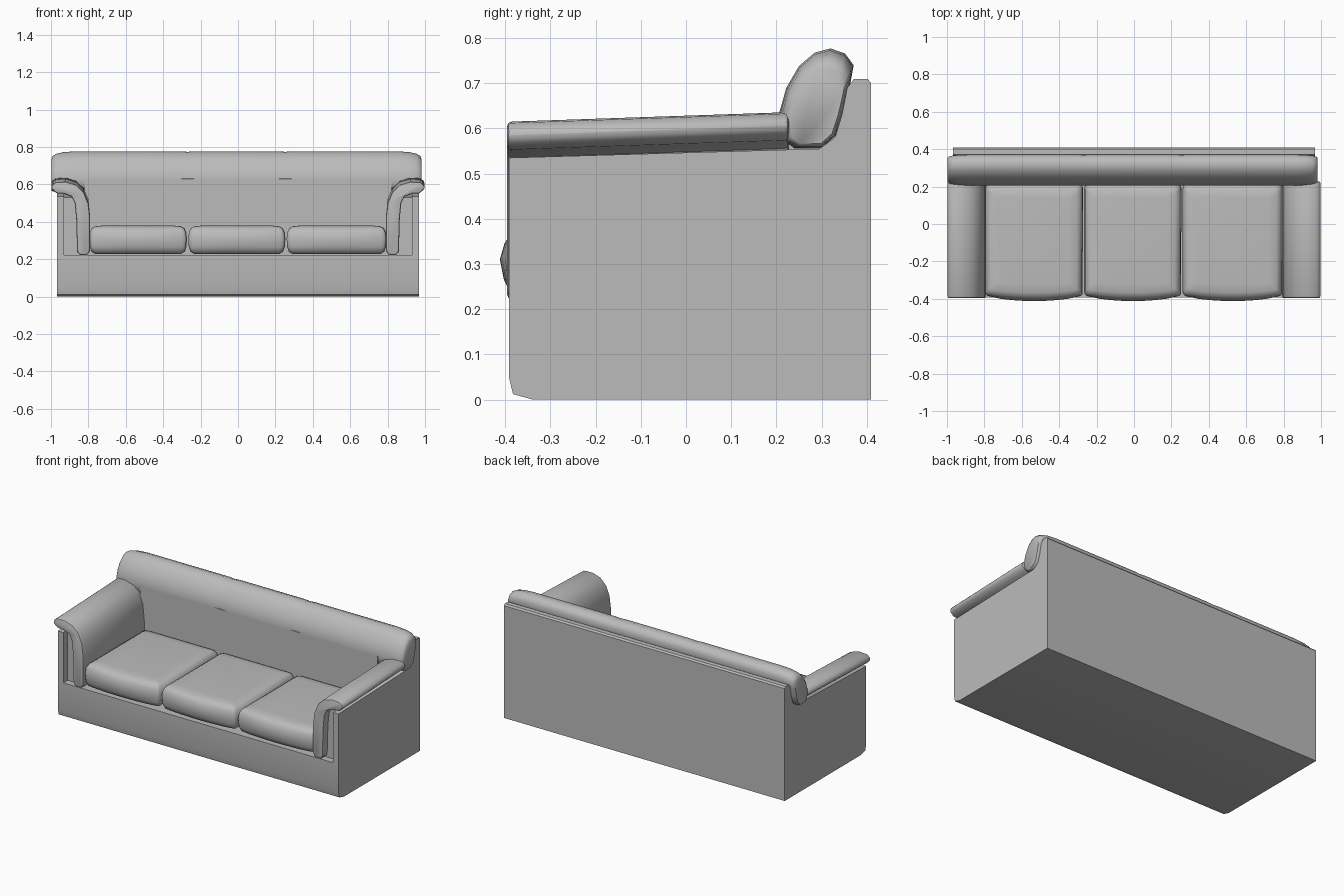
import bpy, bmesh, math

cube = bpy.data.objects.get("Cube")
if cube:
    bpy.data.objects.remove(cube, do_unlink=True)

GREY = (0.5, 0.5, 0.5, 1.0)
fabric = bpy.data.materials.new("grey fabric")
fabric.diffuse_color = GREY
fabric.use_nodes = True
fabric.node_tree.nodes["Principled BSDF"].inputs["Base Color"].default_value = GREY


def loft(name, rings, bevel=0.0, segments=2, angle=35):
    """Skin a list of equal-length rings, cap the ends, round the sharp edges."""
    bm = bmesh.new()
    loops = [[bm.verts.new(p) for p in ring] for ring in rings]
    n = len(loops[0])
    for a, b in zip(loops, loops[1:]):
        for i in range(n):
            j = (i + 1) % n
            bm.faces.new((a[i], a[j], b[j], b[i]))
    bm.faces.new(loops[0])
    bm.faces.new(loops[-1])
    bmesh.ops.recalc_face_normals(bm, faces=bm.faces)
    if bevel:
        sharp = [e for e in bm.edges if e.calc_face_angle(0) > math.radians(50)]
        bmesh.ops.bevel(bm, geom=sharp, offset=bevel, segments=segments,
                        profile=0.5, affect='EDGES', clamp_overlap=True)
    mesh = bpy.data.meshes.new(name)
    bm.to_mesh(mesh)
    bm.free()
    mesh.materials.append(fabric)
    obj = bpy.data.objects.new(name, mesh)
    bpy.context.collection.objects.link(obj)
    bpy.ops.object.select_all(action='DESELECT')
    obj.select_set(True)
    bpy.context.view_layer.objects.active = obj
    bpy.ops.object.shade_smooth_by_angle(angle=math.radians(angle))
    return obj


def along_x(name, profile, x0, x1, **kw):
    return loft(name, [[(x, y, z) for y, z in profile] for x in (x0, x1)], **kw)


# Base: full-width plinth with a rounded front lower edge
W = 0.968
front_foot = [(-0.34, 0.0), (-0.383, 0.012), (-0.392, 0.05)]
along_x("base", front_foot + [(-0.392, 0.222), (0.41, 0.222), (0.41, 0.0)], -W, W)

# Back panel
along_x("back_panel", [(0.30, 0.20), (0.41, 0.20), (0.41, 0.70), (0.402, 0.71),
                       (0.372, 0.71), (0.357, 0.69), (0.345, 0.63), (0.33, 0.58)], -W, W)

# Side panels, sweeping up to the back
side = [(-0.392, 0.21), (-0.392, 0.535), (0.295, 0.555), (0.33, 0.58),
        (0.345, 0.63), (0.357, 0.69), (0.372, 0.71), (0.402, 0.71),
        (0.41, 0.70), (0.41, 0.21)]

# Arm cushion cross-section: vertical inner pad rolling out over the side panel
arm = [(0.79, 0.25), (0.79, 0.42), (0.80, 0.50), (0.825, 0.56), (0.865, 0.598),
       (0.92, 0.615), (0.975, 0.612), (0.997, 0.595), (0.997, 0.575),
       (0.97, 0.553), (0.93, 0.55), (0.89, 0.535), (0.873, 0.50),
       (0.865, 0.42), (0.86, 0.24), (0.845, 0.222), (0.805, 0.222)]

for s, label in ((1, "left"), (-1, "right")):
    along_x(label + "_side_panel", side, s * 0.93, s * W)
    # recessed filler between the side panel and the arm cushion
    along_x(label + "_arm_core", [(-0.35, 0.21), (-0.35, 0.53), (0.33, 0.55), (0.33, 0.21)],
            s * 0.84, s * 0.94)
    # the arm rises slightly towards the back
    rings = []
    for y in (-0.396, 0.228):
        rise = 0.034 * (y + 0.39)
        rings.append([(s * x, y, z + (rise if z > 0.45 else 0)) for x, z in arm])
    loft(label + "_arm_cushion", rings, bevel=0.016)

# Back cushion: rounded bolster, shrinking at its ends, faint seams
bolster = [(0.215, 0.575), (0.205, 0.63), (0.222, 0.69), (0.25, 0.738), (0.285, 0.768),
           (0.32, 0.777), (0.352, 0.766), (0.371, 0.74), (0.364, 0.70), (0.35, 0.64),
           (0.332, 0.585), (0.30, 0.556), (0.24, 0.556)]
half = [(0.22, 1.0), (0.262, 0.985), (0.30, 1.0), (0.86, 1.0), (0.925, 0.975),
        (0.962, 0.93), (0.982, 0.86), (0.99, 0.76)]
stations = [(-x, k) for x, k in reversed(half)] + half
cy, cz = 0.295, 0.60
loft("back_cushion", [[(x - 0.008, cy + (y - cy) * k, cz + (z - cz) * k) for y, z in bolster]
                      for x, k in stations], angle=50)

# Lower back pad between the arms
along_x("lower_back_pad", [(0.205, 0.21), (0.205, 0.63), (0.25, 0.68), (0.34, 0.62), (0.34, 0.21)],
        -0.82, 0.82)


def cushion_ring(x0, x1, inset, z, bulge):
    """Rounded rectangle with a bowed front edge."""
    ya, yb, r = -0.388 + inset, 0.215 - inset, 0.025
    xa, xb = x0 + inset, x1 - inset
    pts = []
    for cx, c_y, start in ((xb - r, yb - r, 0), (xa + r, yb - r, 90), (xa + r, ya + r, 180)):
        for k in range(4):
            a = math.radians(start + 30 * k)
            pts.append((cx + r * math.cos(a), c_y + r * math.sin(a), z))
    for k in range(1, 8):
        t = k / 8
        pts.append((xa + r + (xb - xa - 2 * r) * t, ya - bulge * math.sin(math.pi * t) ** 0.7, z))
    for k in range(3):
        a = math.radians(270 + 30 * k)
        pts.append((xb - r + r * math.cos(a), ya + r + r * math.sin(a), z))
    return pts


# Three seat cushions: inset, height and front bulge for each layer
layers = [(0.032, 0.228, 0.01), (0.012, 0.24, 0.015), (0.003, 0.265, 0.018), (0.0, 0.31, 0.024),
          (0.004, 0.345, 0.018), (0.014, 0.366, 0.015), (0.032, 0.376, 0.01), (0.07, 0.38, 0.0)]
for x0, x1, label in ((-0.795, -0.272, "right"), (-0.266, 0.254, "middle"), (0.26, 0.795, "left")):
    loft(label + "_seat_cushion", [cushion_ring(x0, x1, i, z, b) for i, z, b in layers], angle=50)
